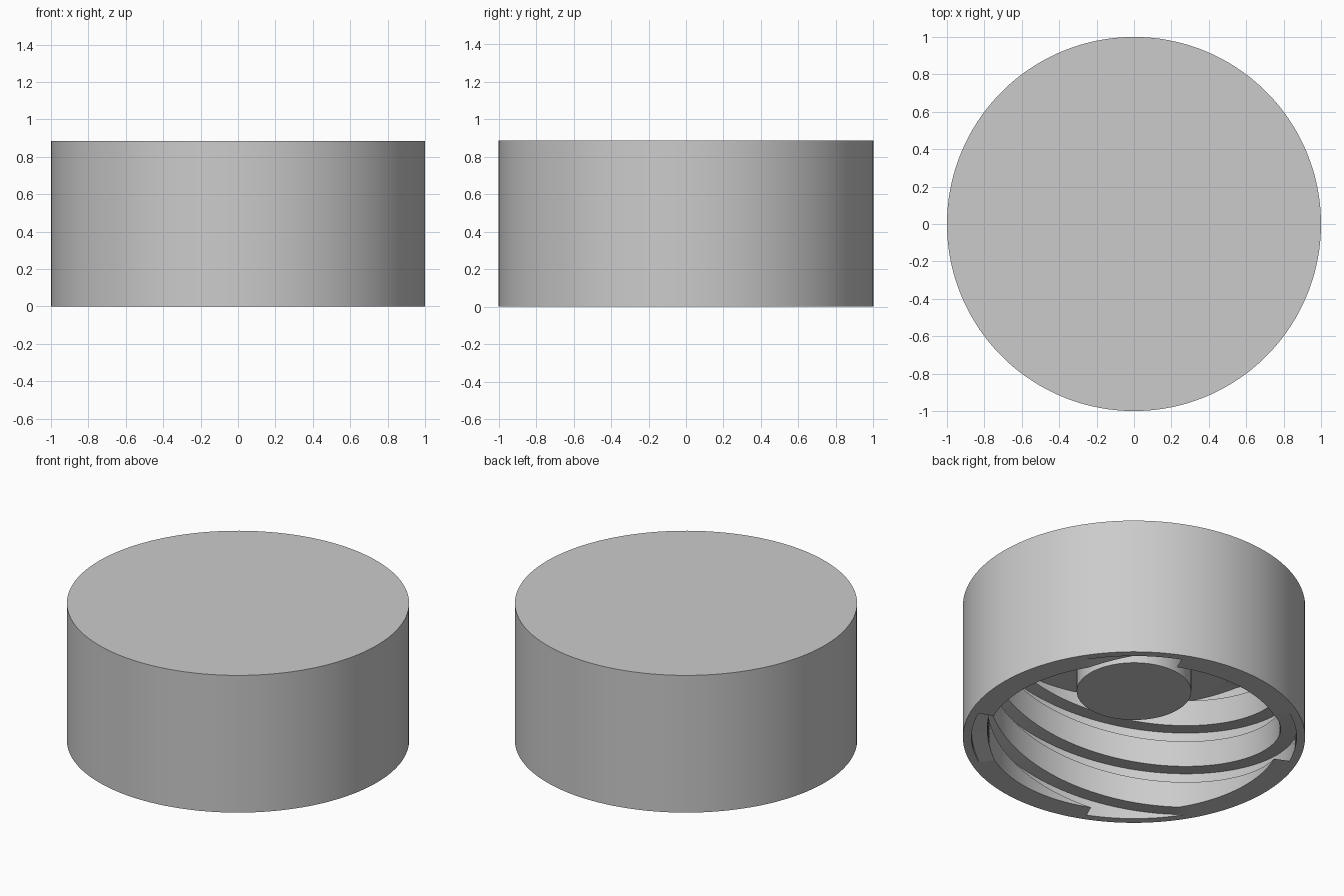
import bpy, bmesh
from math import radians, cos, sin

HEIGHT, CEILING = 0.885, 0.76
CREST, ROOT = 0.857, 0.95
STARTS, LEAD = 4, 1.1            # four-start right-handed thread
PHASE, GROOVE, STEP = 32, 35, 2.5

old = bpy.data.objects.get("Cube")
if old:
    bpy.data.objects.remove(old, do_unlink=True)

# One plain grey material
grey = bpy.data.materials.new("light_grey")
grey.use_nodes = True
colour = (0.6, 0.6, 0.6, 1)
grey.diffuse_color = colour
grey.node_tree.nodes["Principled BSDF"].inputs["Base Color"].default_value = colour


def finish(obj):
    obj.data.materials.append(grey)
    bpy.ops.object.select_all(action="DESELECT")
    obj.select_set(True)
    bpy.context.view_layer.objects.active = obj
    bpy.ops.object.shade_smooth_by_angle(angle=radians(30))


def thread_section():
    """Angle and radius pairs around the notched bore."""
    pitch = 360 / STARTS
    section = []
    for k in range(STARTS):
        for begin, end, radius in ((0, GROOVE, ROOT), (GROOVE, pitch, CREST)):
            count = round((end - begin) / STEP)
            section += [(PHASE + k * pitch + begin + i * STEP, radius)
                        for i in range(count + 1)]
    return section


def ring(bm, points, z, twist=0):
    return [bm.verts.new((r * cos(radians(a + twist)), r * sin(radians(a + twist)), z))
            for a, r in points]


def bridge(bm, lower, upper):
    n = len(lower)
    for i in range(n):
        j = (i + 1) % n
        bm.faces.new((lower[i], lower[j], upper[j], upper[i]))


# Cap shell: round outside, flat rim and twisted notched bore
bm = bmesh.new()
section = thread_section()
outside = [(a, 1.0) for a, r in section]
rings = [ring(bm, outside, HEIGHT), ring(bm, outside, 0)]
turn = 360 * CEILING / LEAD
layers = round(turn / STEP)
for i in range(layers + 1):
    t = i / layers
    rings.append(ring(bm, section, CEILING * t, turn * t))
for a, b in zip(rings, rings[1:]):
    bridge(bm, a, b)
bm.faces.new(rings[0])
bm.faces.new(rings[-1])
bmesh.ops.remove_doubles(bm, verts=bm.verts, dist=0.0001)
bmesh.ops.recalc_face_normals(bm, faces=bm.faces)
mesh = bpy.data.meshes.new("threaded_cap")
bm.to_mesh(mesh)
bm.free()
cap = bpy.data.objects.new("threaded_cap", mesh)
bpy.context.collection.objects.link(cap)
finish(cap)

# Centre plug hanging from the ceiling of the cap
bottom, top = 0.31, CEILING + 0.03
bpy.ops.mesh.primitive_cylinder_add(vertices=72, radius=0.335, depth=top - bottom,
                                    location=(0, 0, (bottom + top) / 2))
plug = bpy.context.object
plug.name = "centre_plug"
finish(plug)
